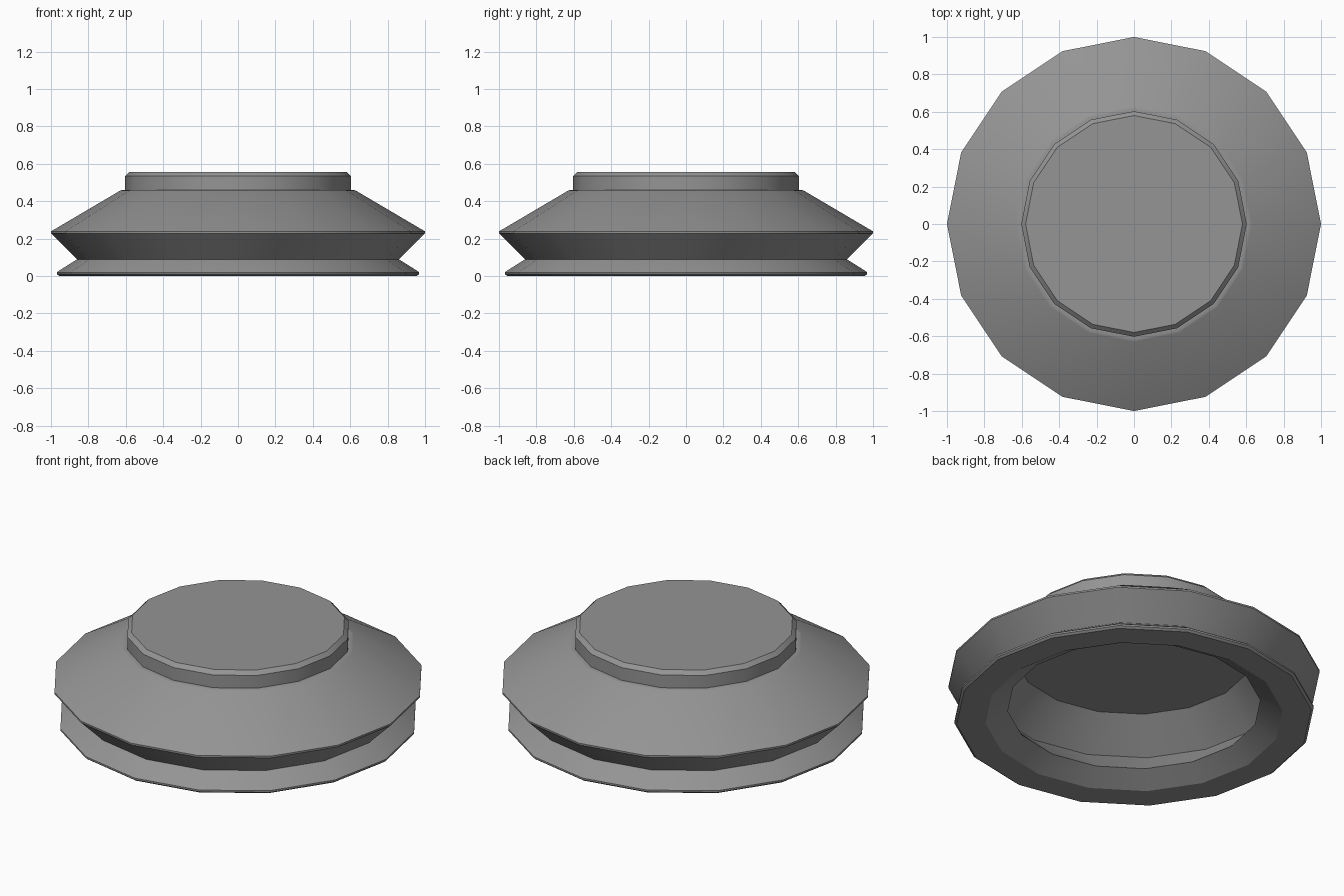
import bpy, bmesh
from math import sin, cos, tau

if "Cube" in bpy.data.objects:
    bpy.data.objects.remove(bpy.data.objects["Cube"])

SIDES = 16

# Dark grey rubber
rubber = bpy.data.materials.new("dark_rubber")
rubber.diffuse_color = (0.297, 0.297, 0.297, 1)
rubber.use_nodes = True
rubber.node_tree.nodes["Principled BSDF"].inputs["Base Color"].default_value = rubber.diffuse_color


def lathe(name, profile):
    """Revolve an (r, z) profile around z and close both ends with flat discs."""
    bm = bmesh.new()
    rings = [[bm.verts.new((r * cos(tau * i / SIDES), r * sin(tau * i / SIDES), z))
              for i in range(SIDES)] for r, z in profile]
    for low, high in zip(rings, rings[1:]):
        for i in range(SIDES):
            j = (i + 1) % SIDES
            bm.faces.new((low[i], low[j], high[j], high[i]))
    bm.faces.new(rings[0])
    bm.faces.new(rings[-1])
    bmesh.ops.recalc_face_normals(bm, faces=bm.faces)
    mesh = bpy.data.meshes.new(name)
    bm.to_mesh(mesh)
    bm.free()
    mesh.materials.append(rubber)
    obj = bpy.data.objects.new(name, mesh)
    bpy.context.collection.objects.link(obj)
    bpy.ops.object.select_all(action='DESELECT')
    obj.select_set(True)
    bpy.context.view_layer.objects.active = obj
    bpy.ops.object.shade_smooth_by_angle(angle=0.45)
    return obj


# Hollow inside, from the ceiling down to the foot
inside = [(0.64, 0.385), (0.835, 0.227), (0.68, 0.07), (0.80, 0.0)]
# Foot rim, waist and bulge on the outside
outside = [(0.955, 0.0), (0.968, 0.01), (0.968, 0.02), (0.955, 0.03),
           (0.86, 0.09), (1.0, 0.229), (1.0, 0.239)]
# Shoulder step and bevelled neck
neck = [(0.63, 0.457), (0.62, 0.46), (0.603, 0.46), (0.603, 0.535), (0.58, 0.557)]

lathe("bellows_cup", inside + outside + neck)
